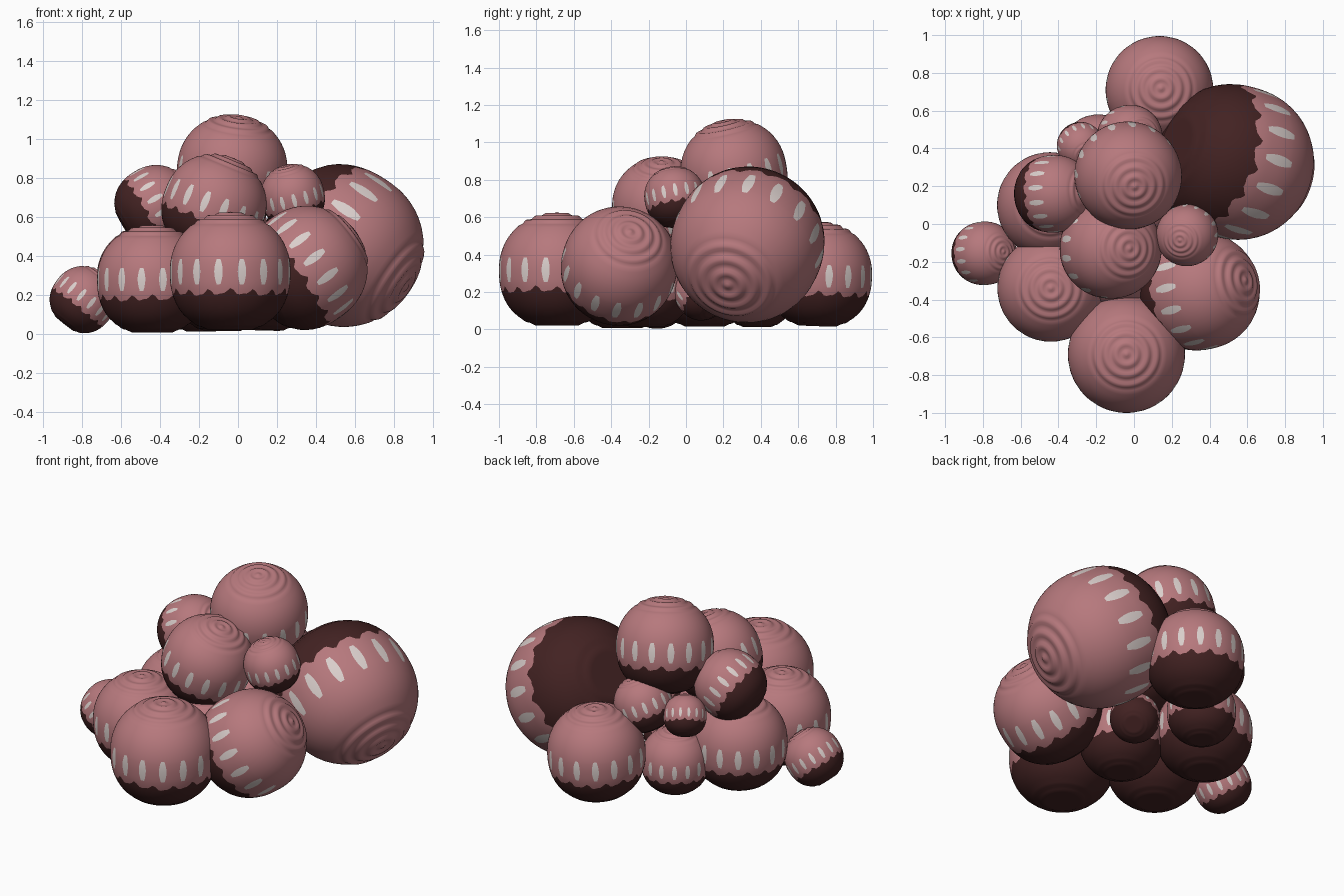
import bpy, math
from mathutils import Vector

if "Cube" in bpy.data.objects:
    bpy.data.objects.remove(bpy.data.objects["Cube"])

def mat(name, rgb):
    m = bpy.data.materials.new(name)
    m.diffuse_color = (*rgb, 1)
    m.use_nodes = True
    m.node_tree.nodes["Principled BSDF"].inputs["Base Color"].default_value = m.diffuse_color
    return m

MATS = [mat("dusty pink", (0.47, 0.19, 0.205)),
        mat("dark brown", (0.055, 0.016, 0.016)),
        mat("pale fleck", (0.70, 0.62, 0.60))]

SEG, PERIOD = 112, 7          # 16 flecks round each bulb, 7 columns apiece
BORDER = -20                  # latitude of the wavy colour border
FLECK = 12                    # half height of a fleck in degrees
LATS = (list(range(-87, -48, 3)) + [-43, -37, -31, -25, BORDER, -15, -12, -9, -4, 0, 4, 9, 12]
        + list(range(17, 50, 6)) + list(range(50, 89, 2)))

def point(lat, j):
    """Unit bulb: rippled top, fuller flat base, wavy colour border, oval flecks."""
    off = (j % PERIOD) - 3.5
    step = 360 / SEG
    shift = 0
    if abs(off) == 0.5:       # columns either side of a fleck bulge into an oval
        half = 1.3
        if abs(lat) < FLECK:
            half = max(1.3, 4.1 * math.sqrt(1 - (lat / (FLECK + 0.5)) ** 2))
        shift = math.copysign(half - step / 2, off)
    a = math.radians(j * step + shift)
    ph = 2 * math.pi * off / PERIOD
    wave = -2.6 * math.cos(ph) + 1.2 * math.sin(2 * ph + 1) + 0.8 * math.sin(5 * a)
    lat += wave * math.exp(-((lat - BORDER) / 5) ** 2)
    colat = 90 - abs(lat)
    fade = max(0, min(1, (42 - colat) / 8))
    amp = 0.016 if lat > 0 else 0.007
    p = math.radians(lat)
    n = 2.1 if lat > 0 else 2.35
    r = (abs(math.cos(p)) ** n + abs(math.sin(p)) ** n) ** (-1 / n)
    r *= 1 + amp * fade * math.cos(2 * math.pi * colat / 10.5)
    z = max((0.975 if lat > 0 else 1) * r * math.sin(p), -0.965)
    return (r * math.cos(p) * math.cos(a), r * math.cos(p) * math.sin(a), z)

def colour(i, j):
    lo, hi = LATS[i], LATS[i + 1]
    if hi <= BORDER:
        return 1
    return 2 if j % PERIOD == 3 and lo >= -FLECK and hi <= FLECK else 0

def bulb(name, centre, radius, axis=(0, 0, 1)):
    verts = [point(l, j) for l in LATS for j in range(SEG)]
    n = len(verts)
    verts += [(0, 0, -0.965), (0, 0, 0.99)]
    faces, cols = [], []
    for i in range(len(LATS) - 1):
        for j in range(SEG):
            k = (j + 1) % SEG
            faces.append((i * SEG + j, i * SEG + k, (i + 1) * SEG + k, (i + 1) * SEG + j))
            cols.append(colour(i, j))
    top = (len(LATS) - 1) * SEG
    for j in range(SEG):
        k = (j + 1) % SEG
        faces += [(k, j, n), (top + j, top + k, n + 1)]
        cols += [1, 0]
    me = bpy.data.meshes.new(name)
    q = Vector(axis).normalized().to_track_quat('Z', 'Y')
    c = Vector(centre)
    me.from_pydata([c + q @ (Vector(v) * radius) for v in verts], [], faces)
    for m in MATS:
        me.materials.append(m)
    me.polygons.foreach_set("material_index", cols)
    me.polygons.foreach_set("use_smooth", [True] * len(faces))
    me.update()
    ob = bpy.data.objects.new(name, me)
    bpy.context.collection.objects.link(ob)

# Ground layer
bulb("front_bulb", (-0.04, -0.69, 0.32), 0.31)
bulb("front_left_bulb", (-0.44, -0.34, 0.28), 0.283)
bulb("front_right_bulb", (0.355, -0.355, 0.345), 0.31, (0.77, 0.19, 0.58))
bulb("large_right_bulb", (0.545, 0.325, 0.445), 0.407, (0.83, -0.27, -0.55))
bulb("left_bulb", (-0.445, 0.10, 0.285), 0.28)
bulb("far_left_bulb", (-0.79, -0.155, 0.18), 0.168, (0.62, 0.05, 0.78))
bulb("back_bulb", (0.135, 0.71, 0.295), 0.285, (0.03, 0.03, 1))
bulb("back_left_bulb", (-0.19, 0.38, 0.205), 0.20)
bulb("middle_bulb", (-0.08, -0.21, 0.25), 0.245)
bulb("small_middle_bulb", (0.06, 0.08, 0.20), 0.145, (-0.5, -0.5, 0.7))
# Upper layer
bulb("top_bulb", (-0.03, 0.255, 0.845), 0.283, (0.13, -0.22, 1))
bulb("upper_front_bulb", (-0.12, -0.13, 0.66), 0.265, (0.38, 0, 0.92))
bulb("upper_right_bulb", (0.28, -0.06, 0.71), 0.163, (-0.25, -0.18, 1))
bulb("upper_left_bulb", (-0.42, 0.16, 0.66), 0.205, (0.83, 0.06, 0.48))
bulb("upper_back_bulb", (-0.02, 0.46, 0.55), 0.17, (0.40, 0.05, 0.85))
bulb("small_back_bulb", (-0.28, 0.41, 0.52), 0.125, (0.3, -0.45, 0.8))
